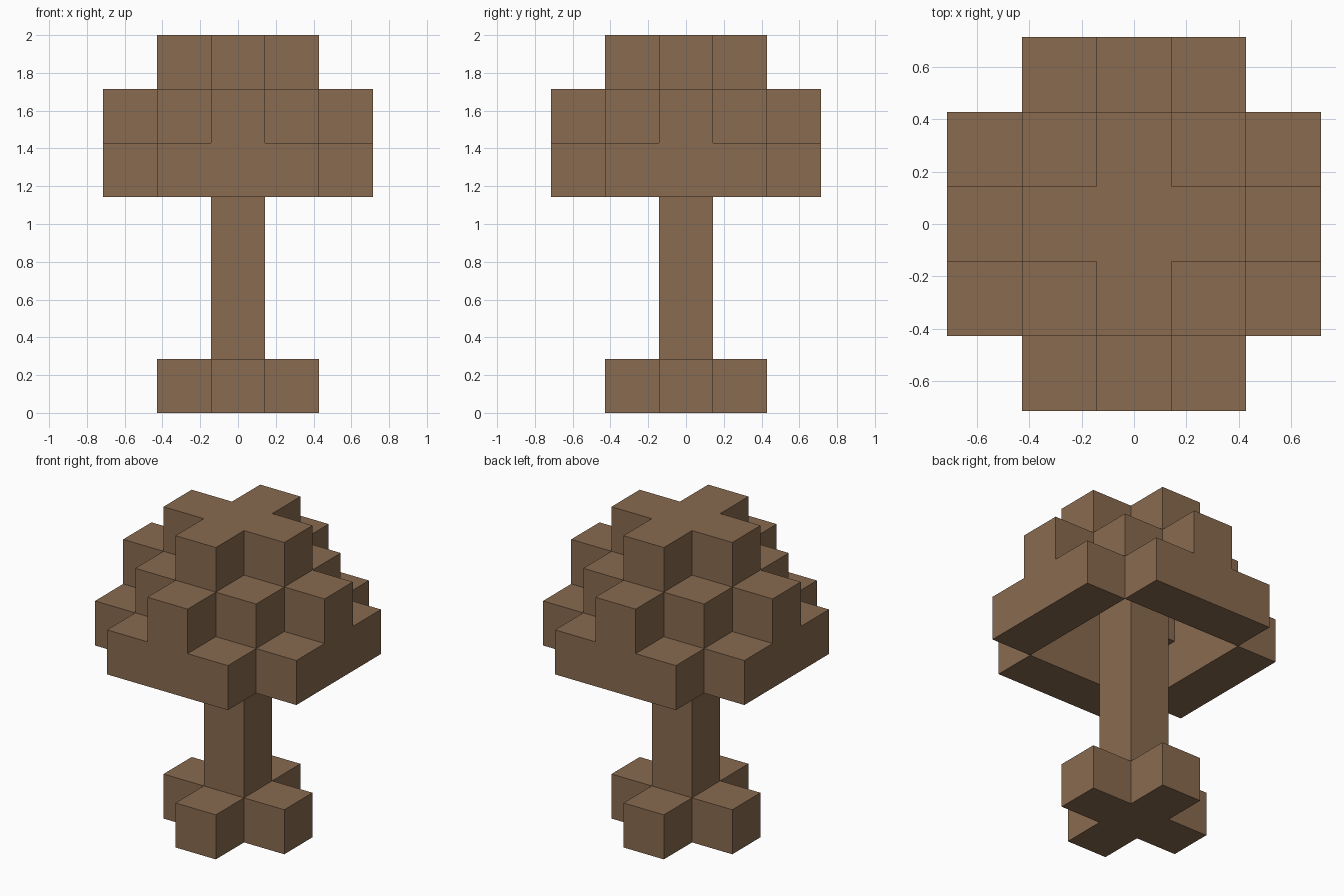
import bpy, bmesh
from mathutils import Vector

cube = bpy.data.objects.get("Cube")
if cube:
    bpy.data.objects.remove(cube, do_unlink=True)

UNIT = 2 / 7  # block size

wood = bpy.data.materials.new("brown")
wood.use_nodes = True
COLOUR = (0.25, 0.145, 0.08, 1)
wood.diffuse_color = COLOUR
wood.node_tree.nodes["Principled BSDF"].inputs["Base Color"].default_value = COLOUR


def layer(z, rule):
    """Blocks of one level whose distances from the centre line satisfy the rule."""
    span = range(-2, 3)
    return {(x, y, z) for x in span for y in span if rule(abs(x), abs(y))}


def cross(x, y):
    return x + y <= 1


def ring(x, y):
    return max(x, y) == 2 and min(x, y) <= 1


def dome(x, y):
    return x == y == 1 or (max(x, y) == 2 and min(x, y) == 0)


# Blocks of each part; the canopy is hollow around the trunk
parts = {
    "base": layer(0, cross),
    "trunk": {(0, 0, z) for z in range(1, 6)},
    "canopy_rim": layer(4, ring),
    "canopy_dome": layer(5, dome),
    "canopy_top": layer(6, cross),
}
solid = set().union(*parts.values())


def build(name, blocks):
    """Skin the blocks with outer faces only, then merge flat areas."""
    bm = bmesh.new()
    for block in sorted(blocks):
        for axis in range(3):
            for sign in (-1, 1):
                n = Vector((0, 0, 0))
                n[axis] = sign
                centre = Vector(block)
                if tuple(int(c) for c in centre + n) in solid:
                    continue
                u = Vector((0, 0, 0))
                u[(axis + 1) % 3] = 1
                v = n.cross(u)
                mid = centre + Vector((0, 0, 0.5)) + n / 2
                corners = (-u - v, u - v, u + v, v - u)
                bm.faces.new([bm.verts.new((mid + c / 2) * UNIT) for c in corners])
    bmesh.ops.remove_doubles(bm, verts=bm.verts, dist=0.001)
    bmesh.ops.dissolve_limit(bm, angle_limit=0.01, verts=bm.verts, edges=bm.edges)
    mesh = bpy.data.meshes.new(name)
    bm.to_mesh(mesh)
    bm.free()
    mesh.materials.append(wood)
    bpy.context.collection.objects.link(bpy.data.objects.new(name, mesh))


for name, blocks in parts.items():
    build(name, blocks)
